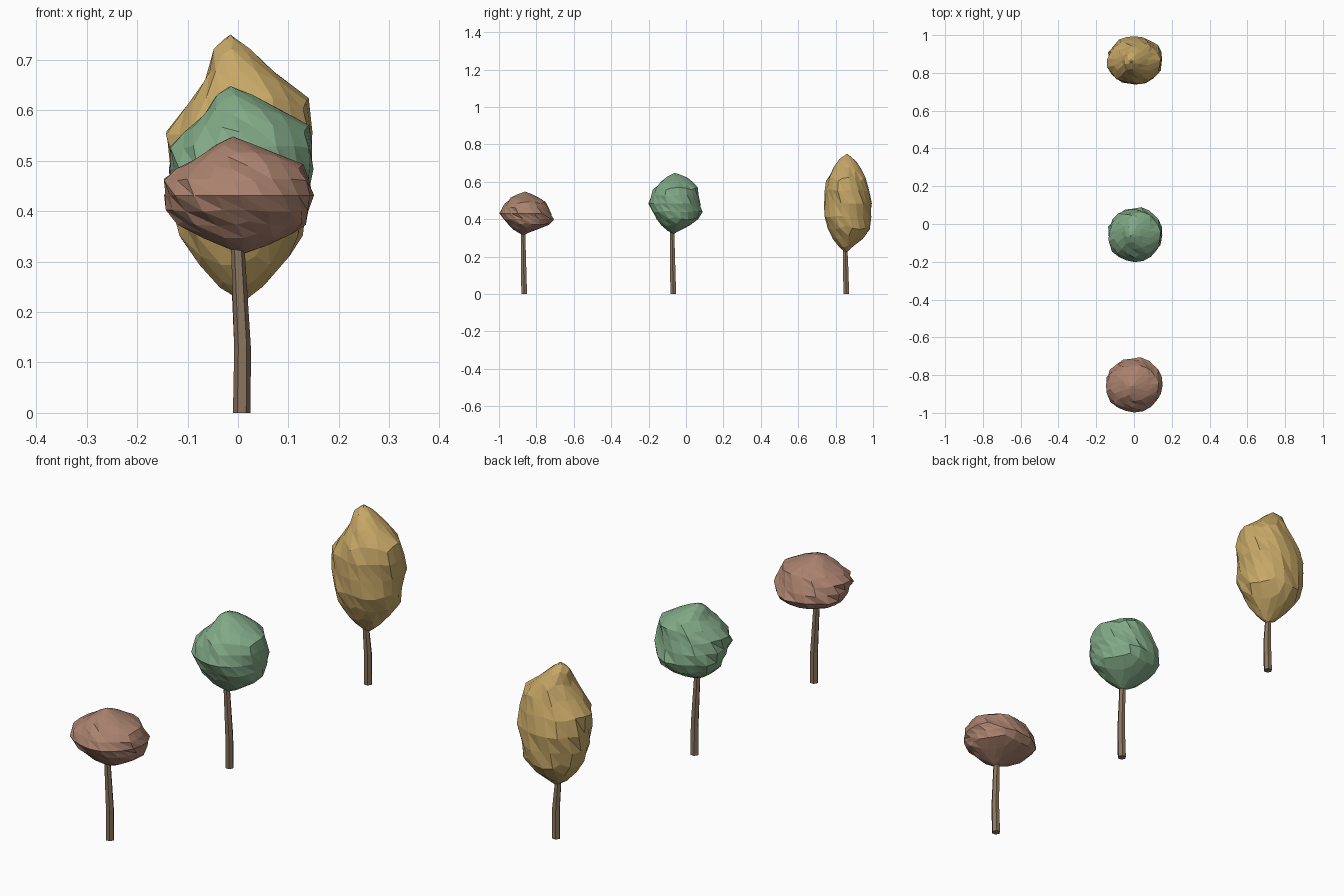
import bpy, bmesh, math, random


def material(name, rgb):
    m = bpy.data.materials.new(name)
    m.diffuse_color = (*rgb, 1)
    return m


def finish(bm, name, mat):
    bmesh.ops.recalc_face_normals(bm, faces=bm.faces)
    me = bpy.data.meshes.new(name)
    bm.to_mesh(me)
    bm.free()
    me.materials.append(mat)
    ob = bpy.data.objects.new(name, me)
    bpy.context.collection.objects.link(ob)


def extents(profile, z):
    """Interpolate (xmin, xmax, ymin, ymax) at height z."""
    for a, b in zip(profile, profile[1:]):
        if z <= b[0]:
            t = (z - a[0]) / (b[0] - a[0])
            return [p + (q - p) * t for p, q in zip(a[1:], b[1:])]
    return profile[-1][1:]


def crown(name, profile, mat):
    # low-poly ball twisted about z and fitted to the outline, with bumps
    rng = random.Random(4)
    bm = bmesh.new()
    bmesh.ops.create_icosphere(bm, subdivisions=3, radius=1)
    z0, z1 = profile[0][0], profile[-1][0]
    for v in bm.verts:
        bump = rng.uniform(0.94, 1.045)
        z = z0 + (v.co.z + 1) / 2 * (z1 - z0)
        x0, x1, y0, y1 = extents(profile, z)
        a = math.atan2(v.co.y, v.co.x) - 1.0 * v.co.z
        c, s = math.cos(a) * bump, math.sin(a) * bump
        cx, cy = (x0 + x1) / 2, (y0 + y1) / 2
        v.co = (cx + c * (x1 - x0) / 2, cy + s * (y1 - y0) / 2, z)
    finish(bm, name, mat)


def trunk(name, y, top, mat):
    # six-sided bent stem
    bm = bmesh.new()
    rings = []
    for cx, cy, z, r in ((0.0075, y, 0, 0.0175), (0.009, y - 0.003, 0.13, 0.0165),
                         (0, y - 0.006, 0.32, 0.0135), (0, y - 0.006, top, 0.013)):
        if z == 0.32 and top < z:
            continue
        rings.append([bm.verts.new((cx + r * math.cos(i * math.pi / 3),
                                    cy + r * math.sin(i * math.pi / 3), z)) for i in range(6)])
    for lo, hi in zip(rings, rings[1:]):
        for i in range(6):
            j = (i + 1) % 6
            bm.faces.new((lo[i], lo[j], hi[j], hi[i]))
    bm.faces.new(rings[0][::-1])
    bm.faces.new(rings[-1])
    finish(bm, name, mat)


# outlines: z, xmin, xmax, ymin, ymax
yellow = [(0.22, 0.01, 0.01, 0.855, 0.855), (0.25, -0.04, 0.05, 0.82, 0.89),
          (0.30, -0.085, 0.09, 0.78, 0.95), (0.335, -0.11, 0.122, 0.76, 0.985),
          (0.42, -0.135, 0.145, 0.735, 0.99), (0.50, -0.14, 0.15, 0.74, 1.0),
          (0.555, -0.14, 0.153, 0.735, 0.985), (0.63, -0.085, 0.135, 0.76, 0.955),
          (0.68, -0.06, 0.07, 0.79, 0.935), (0.725, -0.05, 0.02, 0.82, 0.90),
          (0.75, -0.015, -0.015, 0.86, 0.86)]
green = [(0.32, 0.005, 0.005, -0.07, -0.07), (0.35, -0.06, 0.07, -0.115, -0.01),
         (0.385, -0.10, 0.12, -0.15, 0.05), (0.42, -0.125, 0.145, -0.17, 0.09),
         (0.46, -0.135, 0.152, -0.195, 0.085), (0.50, -0.142, 0.15, -0.205, 0.08),
         (0.54, -0.125, 0.152, -0.185, 0.07), (0.575, -0.085, 0.135, -0.165, 0.06),
         (0.60, -0.065, 0.09, -0.135, 0.04), (0.63, -0.045, 0.03, -0.10, 0.0),
         (0.648, -0.015, -0.015, -0.06, -0.06)]
brown = [(0.315, 0.01, 0.01, -0.87, -0.87), (0.34, -0.06, 0.08, -0.92, -0.81),
         (0.37, -0.115, 0.13, -0.95, -0.73), (0.39, -0.14, 0.145, -0.97, -0.705),
         (0.42, -0.15, 0.152, -0.995, -0.71), (0.45, -0.147, 0.152, -1.0, -0.725),
         (0.475, -0.14, 0.14, -0.975, -0.735), (0.50, -0.09, 0.12, -0.95, -0.76),
         (0.525, -0.06, 0.05, -0.93, -0.80), (0.548, -0.01, -0.01, -0.86, -0.86)]

bark = material("bark", (0.26, 0.18, 0.11))
for label, outline, y, rgb in (("tall_tree", yellow, 0.857, (0.57, 0.39, 0.135)),
                               ("round_tree", green, -0.068, (0.22, 0.40, 0.24)),
                               ("flat_tree", brown, -0.865, (0.40, 0.22, 0.155))):
    crown(label + "_crown", outline, material(label + "_leaves", rgb))
    trunk(label + "_trunk", y, outline[0][0] + 0.04, bark)
